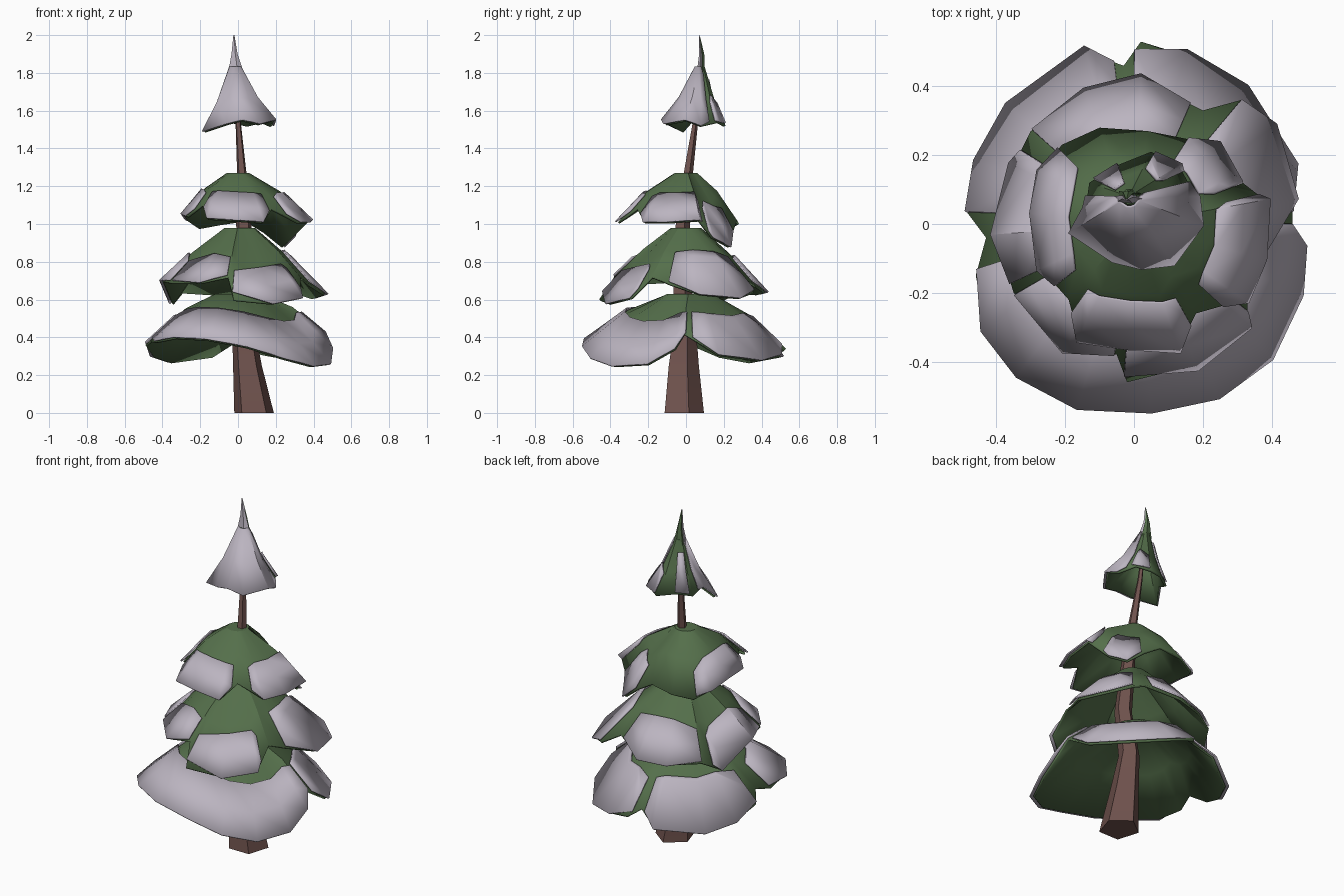
import bpy, math
from mathutils import Vector

def mat(name, col):
    m = bpy.data.materials.new(name)
    m.diffuse_color = (*col, 1)
    return m

GREEN = mat("needles", (0.09, 0.16, 0.07))
SNOW = mat("snow", (0.50, 0.46, 0.53))
BARK = mat("bark", (0.16, 0.085, 0.075))

def make(name, verts, faces, material, thick=0):
    me = bpy.data.meshes.new(name)
    me.from_pydata([tuple(v) for v in verts], [], faces)
    me.materials.append(material)
    ob = bpy.data.objects.new(name, me)
    bpy.context.collection.objects.link(ob)
    if thick:
        s = ob.modifiers.new("thickness", 'SOLIDIFY')
        s.thickness = thick
        s.offset = -1
    bpy.ops.object.select_all(action='DESELECT')
    ob.select_set(True)
    bpy.context.view_layer.objects.active = ob
    bpy.ops.object.shade_smooth_by_angle(angle=math.radians(30))
    return ob

def loft(name, rings, n, material, rot=0.0):
    """Tube through (x, y, z, rx, ry) stations."""
    v, f = [], []
    for x, y, z, rx, ry in rings:
        for i in range(n):
            a = rot + 2 * math.pi * i / n
            v.append((x + rx * math.cos(a), y + ry * math.sin(a), z))
    for k in range(len(rings) - 1):
        for i in range(n):
            j = (i + 1) % n
            f.append((k*n + i, k*n + j, k*n + n + j, k*n + n + i))
    f += [tuple(reversed(range(n))), tuple(range(len(v) - n, len(v)))]
    return make(name, v, f, material)

def tier(name, c, r0, bulge, rim, snow):
    """Branch skirt from a small cap down to an uneven rim, with snow patches (a0, a1, t0)."""
    c = Vector(c)
    pts = sorted((math.degrees(math.atan2(p[1] - c.y, p[0] - c.x)) % 360, Vector(p)) for p in rim)
    angs = [a for a, _ in pts]
    n = len(pts)

    def rim_at(a):
        a %= 360
        for i in range(n):
            b0, p0 = pts[i]
            b1, p1 = pts[(i + 1) % n]
            span = (b1 - b0) % 360
            d = (a - b0) % 360
            if d <= span:
                return p0.lerp(p1, d / span)

    def surf(a, t):
        r = math.radians(a)
        top = c + Vector((r0 * math.cos(r), r0 * math.sin(r), 0))
        p = top.lerp(rim_at(a), t)
        p.z += bulge * 2 * max(0, min(t, 1 - t))
        return p

    # green skirt
    ts = (0, 0.5, 1)
    v = [surf(a, t) for t in ts for a in angs]
    f = [(k*n + i, k*n + n + i, k*n + n + (i + 1) % n, k*n + (i + 1) % n)
         for k in range(2) for i in range(n)]
    f.append(tuple(range(n)))
    make(name + "_branches", v, f, GREEN, 0.012)

    # snow patches
    for k, (a0, a1, t0) in enumerate(snow):
        inner = sorted(b for a in angs for b in (a - 360, a, a + 360) if a0 + 3 < b < a1 - 3)
        cols = [a0] + inner + [a1]
        v, f = [], []
        for i, a in enumerate(cols):
            end = i in (0, len(cols) - 1)
            lo = t0 + 0.12 if end else t0
            hi = 0.99 if end else 1.03
            r = math.radians(a)
            for t in (lo, (lo + hi) / 2 if lo >= 0.5 else 0.5, hi):
                v.append(surf(a, t) + Vector((0.008 * math.cos(r), 0.008 * math.sin(r), 0.012)))
        for i in range(len(cols) - 1):
            for j in range(2):
                q = i * 3 + j
                f.append((q, q + 1, q + 4, q + 3))
        make(f"{name}_snow_{k + 1}", v, f, SNOW, 0.008)

# bent five-sided trunk
loft("trunk", [(0.085, -0.02, 0, 0.11, 0.115), (0.05, -0.02, 0.25, 0.08, 0.088),
               (0.025, -0.01, 0.48, 0.06, 0.06), (0.05, -0.03, 0.75, 0.05, 0.05),
               (0.03, -0.02, 1.0, 0.042, 0.042), (0.02, 0.01, 1.27, 0.026, 0.027),
               (0.0, 0.05, 1.55, 0.014, 0.015), (-0.01, 0.07, 1.75, 0.008, 0.008)],
     5, BARK, math.radians(18))

# bottom tier
tier("bottom_tier", (0, 0.02, 0.63), 0.12, 0.035,
     [(0.46, -0.01, .42), (0.485, -0.06, .34), (0.475, -0.2, .26), (0.39, -0.38, .25), (0.24, -0.49, .29),
      (0.05, -0.53, .35), (-0.16, -0.52, .39), (-0.33, -0.43, .40), (-0.43, -0.3, .38),
      (-0.46, -0.15, .38), (-0.43, -0.04, .41), (-0.49, 0.04, .36), (-0.45, 0.18, .30),
      (-0.36, 0.34, .27), (-0.14, 0.50, .30), (-0.03, 0.46, .37), (0.02, 0.53, .34),
      (0.15, 0.49, .31), (0.32, 0.39, .28), (0.46, 0.17, .31)],
     [(198, 357, 0.5), (2, 90, 0.45), (97, 178, 0.45)])

# lower middle tier
tier("lower_middle_tier", (0.01, 0, 0.98), 0.08, 0.015,
     [(0.46, 0.07, .63), (0.40, 0.28, .61), (0.31, 0.36, .64), (0.2, 0.33, .70), (0.02, 0.42, .64),
      (-0.14, 0.38, .63), (-0.30, 0.27, .64), (-0.35, 0.17, .58), (-0.40, -0.03, .70),
      (-0.35, -0.2, .69), (-0.20, -0.36, .69), (-0.05, -0.38, .72), (-0.02, -0.46, .60),
      (0.18, -0.41, .58), (0.33, -0.29, .61), (0.33, -0.18, .72), (0.38, -0.08, .68)],
     [(-14, 50, 0.4), (66, 138, 0.5), (148, 205, 0.55), (210, 260, 0.55), (265, 322, 0.58)])

# upper middle tier
tier("upper_middle_tier", (0, 0, 1.27), 0.06, 0.03,
     [(0.38, 0.07, 1.02), (0.29, 0.14, .93), (0.24, 0.23, .88), (0.14, 0.25, .96), (0.04, 0.27, 1.02),
      (-0.1, 0.28, 1.0), (-0.21, 0.23, .98), (-0.27, 0.15, 1.02), (-0.29, 0.03, 1.05),
      (-0.27, -0.13, 1.04), (-0.19, -0.22, 1.10), (-0.16, -0.33, 1.03), (-0.02, -0.35, 1.02),
      (0.13, -0.36, 1.01), (0.18, -0.26, 1.08), (0.32, -0.22, 1.01), (0.37, -0.1, 1.01)],
     [(-44, 14, 0.55), (22, 58, 0.55), (135, 218, 0.55), (234, 300, 0.55)])

# crown tier
tier("crown", (-0.015, 0.08, 1.83), 0.022, -0.03,
     [(0.19, 0.0, 1.55), (0.18, 0.08, 1.52), (0.13, 0.17, 1.54), (0.05, 0.21, 1.52),
      (-0.05, 0.17, 1.54), (-0.13, 0.12, 1.53), (-0.14, 0.05, 1.56), (-0.18, -0.02, 1.49),
      (-0.06, -0.1, 1.53), (0.02, -0.12, 1.55), (0.11, -0.11, 1.53)],
     [(178, 375, 0.02), (25, 60, 0.45), (110, 150, 0.1)])

# pointed tip, snow in front of green
loft("tip_snow", [(-0.015, 0.072, 1.80, 0.046, 0.016), (-0.02, 0.078, 1.9, 0.018, 0.009),
                  (-0.022, 0.07, 2.0, 0.003, 0.002)], 5, SNOW)
loft("tip_green", [(-0.015, 0.088, 1.80, 0.036, 0.012), (-0.02, 0.088, 1.9, 0.015, 0.009),
                   (-0.022, 0.073, 1.99, 0.003, 0.002)], 5, GREEN)
